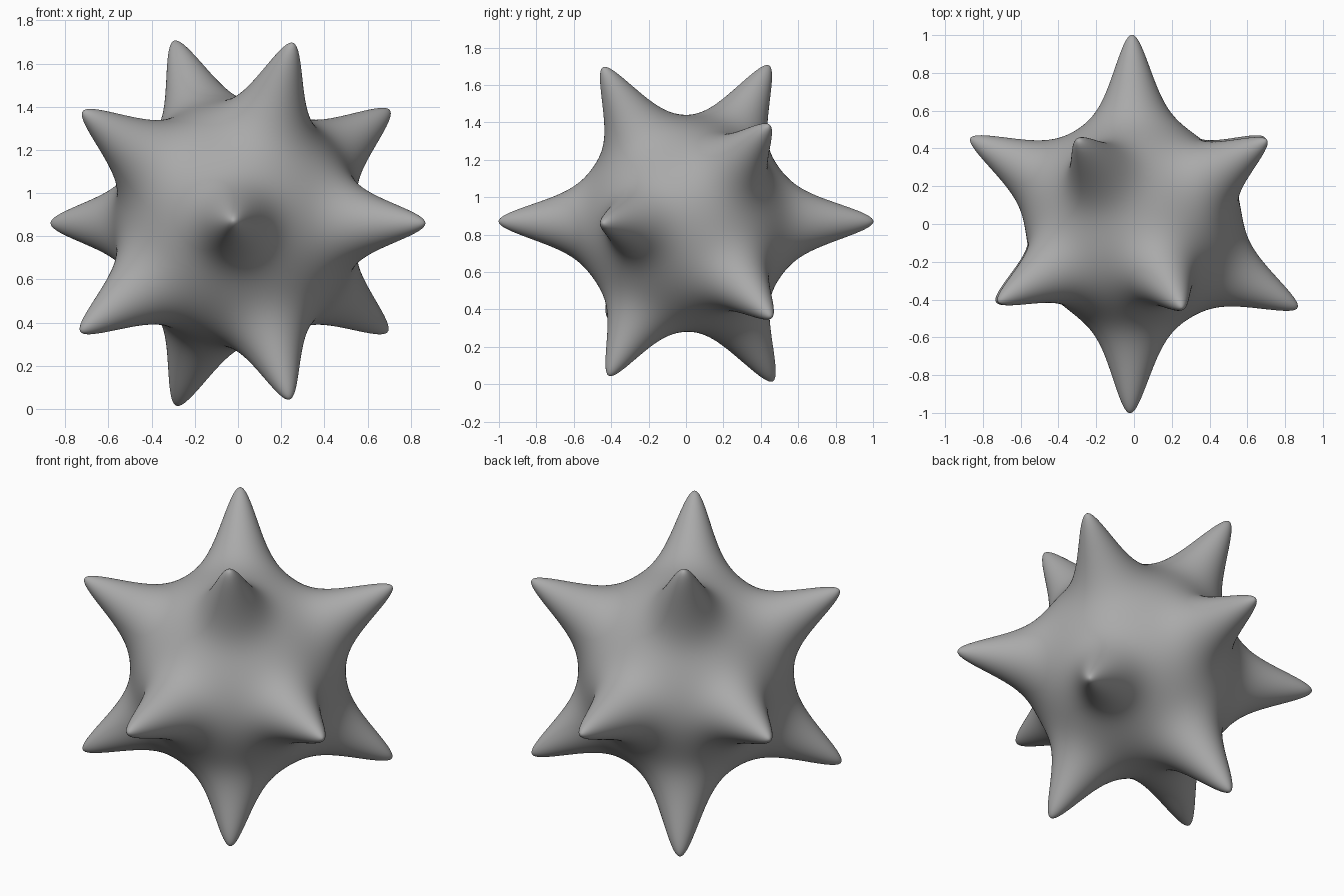
import bpy, bmesh, math
from mathutils import Vector

if "Cube" in bpy.data.objects:
    bpy.data.objects.remove(bpy.data.objects["Cube"], do_unlink=True)

CENTRE_Z = 0.86
CORE = 0.55          # radius of the round body
TIP_ROUND = 0.05     # radius of the blunt spike ends
BLUNT, WIDTH = math.radians(3), math.radians(8.5)
GATHER = math.radians(25)

# Centres of the rounded spike ends, relative to the body centre
tips = [Vector(p) for p in (
    (-.02, -.95, .01), (-.01, .95, .01),                      # front and back poles
    (.82, -.42, 0), (.24, -.42, .79), (-.68, -.39, .49),      # front ring
    (-.69, -.39, -.475), (.225, -.39, -.77),
    (-.82, .43, 0), (-.28, .42, .80), (.665, .42, .495),      # back ring
    (.655, .43, -.475), (-.27, .44, -.80))]
spikes = [(t.normalized(), t.length + TIP_ROUND - CORE) for t in tips]


def gather(direction):
    """Pull points towards the nearest spike axis so the spikes are finely meshed."""
    axis = max((s[0] for s in spikes), key=direction.dot)
    angle = direction.angle(axis, 0)
    if angle < 1e-5 or angle > GATHER:
        return direction
    side = (direction - axis * direction.dot(axis)).normalized()
    angle = GATHER * (angle / GATHER) ** 1.6
    return axis * math.cos(angle) + side * math.sin(angle)


def radius(direction):
    """Round core plus a flared, blunt-ended spike around every axis."""
    total = CORE
    for axis, height in spikes:
        angle = direction.angle(axis, 0)
        total += height * math.exp((BLUNT - math.hypot(angle, BLUNT)) / WIDTH)
    return total


# Spiky body, one continuous smooth skin
bm = bmesh.new()
bmesh.ops.create_icosphere(bm, subdivisions=7, radius=1)
for v in bm.verts:
    d = gather(v.co.normalized())
    v.co = d * radius(d) + Vector((0, 0, CENTRE_Z))
for f in bm.faces:
    f.smooth = True
mesh = bpy.data.meshes.new("spiky_body")
bm.to_mesh(mesh)
bm.free()

# Plain grey material
grey = bpy.data.materials.new("grey")
grey.use_nodes = True
colour = (0.4, 0.4, 0.4, 1)
grey.diffuse_color = colour
grey.node_tree.nodes["Principled BSDF"].inputs["Base Color"].default_value = colour
mesh.materials.append(grey)

body = bpy.data.objects.new("spiky_body", mesh)
bpy.context.collection.objects.link(body)
